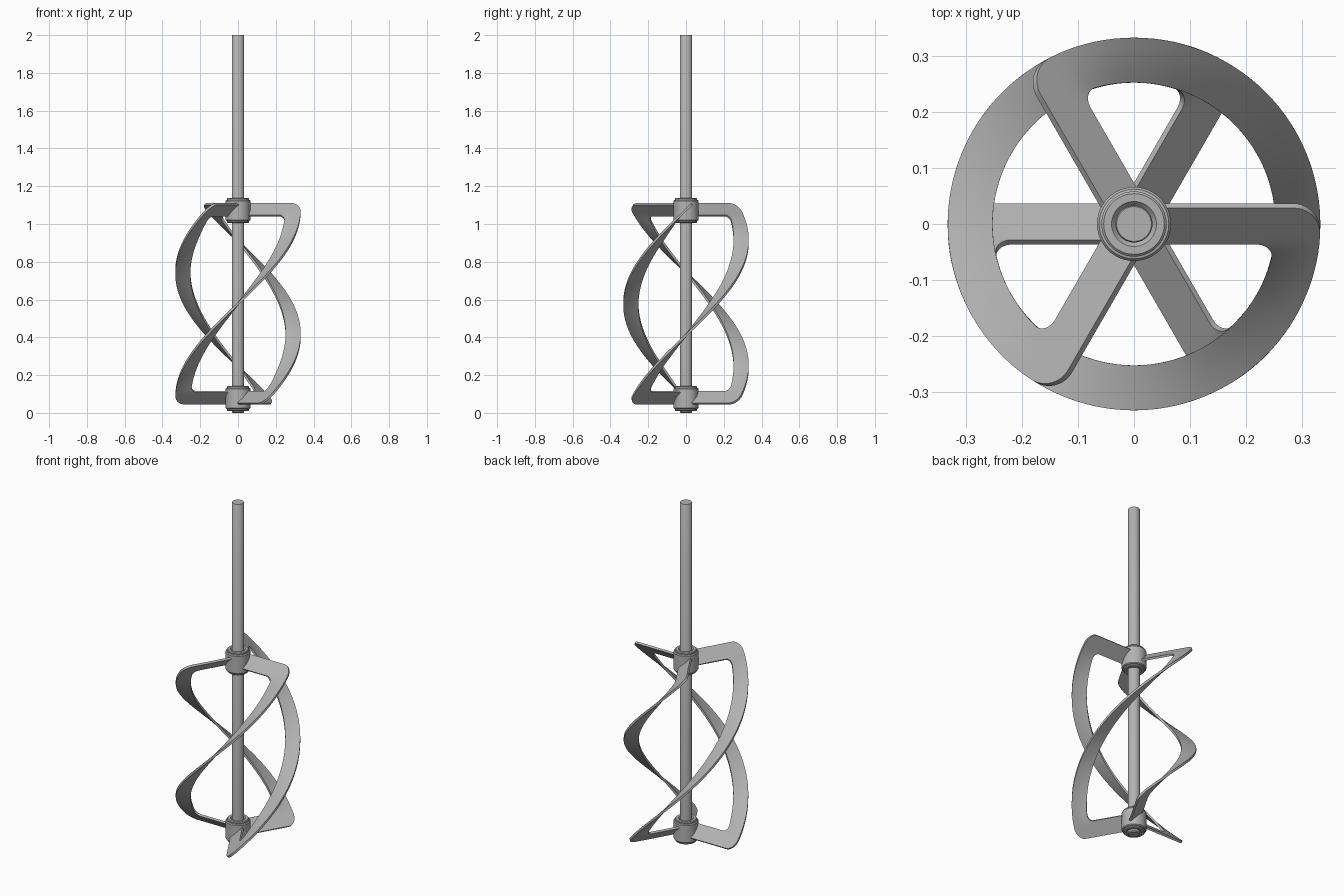
import bpy, bmesh
from math import pi, sin, cos, asin, radians

cube = bpy.data.objects.get("Cube")
if cube:
    bpy.data.objects.remove(cube, do_unlink=True)

steel = bpy.data.materials.new("grey steel")
steel.use_nodes = True
GREY = (0.45, 0.45, 0.45, 1)
steel.diffuse_color = GREY
steel.node_tree.nodes["Principled BSDF"].inputs["Base Color"].default_value = GREY

R_OUT, R_IN, R_ROOT = 0.332, 0.252, 0.045   # blade radii
Z_LOW, Z_HIGH, HALF = 0.08, 1.075, 0.031    # spoke centre heights, half height
RATE = pi / (Z_HIGH - Z_LOW)                # half a turn between the hubs
SLOPE = R_OUT * RATE


def finish(bm, name, angle=35):
    bmesh.ops.recalc_face_normals(bm, faces=bm.faces)
    mesh = bpy.data.meshes.new(name)
    bm.to_mesh(mesh)
    bm.free()
    mesh.materials.append(steel)
    ob = bpy.data.objects.new(name, mesh)
    bpy.context.collection.objects.link(ob)
    bpy.ops.object.select_all(action='DESELECT')
    bpy.context.view_layer.objects.active = ob
    ob.select_set(True)
    bpy.ops.object.shade_smooth_by_angle(angle=radians(angle))
    return ob


def turned(name, profile, sides=48):
    """Spin a (radius, height) profile round the z axis."""
    bm = bmesh.new()
    vs = [bm.verts.new((r, 0, z)) for r, z in profile]
    edges = [bm.edges.new(p) for p in zip(vs, vs[1:])]
    bmesh.ops.spin(bm, geom=vs + edges, axis=(0, 0, 1), cent=(0, 0, 0),
                   steps=sides, angle=2 * pi)
    bmesh.ops.remove_doubles(bm, verts=bm.verts, dist=1e-5)
    return finish(bm, name)


def c_path(radius, half, fillet):
    """Upper spoke edge, rounded corner, band, corner and lower spoke edge."""
    top, low = Z_HIGH + half, Z_LOW - half
    mid = (top + low) / 2
    pts = [(R_ROOT + (radius - fillet - R_ROOT) * i / 10, top) for i in range(10)]
    for i in range(11):
        a = pi / 2 * i / 10
        pts.append((radius - fillet + fillet * sin(a), top - fillet + fillet * cos(a)))
    pts += [(radius, top - fillet + (mid - top + fillet) * i / 30) for i in range(1, 31)]
    return pts + [(r, 2 * mid - z) for r, z in pts[-2::-1]]


def twist(r, z, start):
    """Flat tilted spokes at both ends, blending into a helical band."""
    centre = Z_HIGH if z > (Z_HIGH + Z_LOW) / 2 else Z_LOW
    dz = z - centre
    t = max(-HALF, min(HALF, dz)) * SLOPE
    fade = min(1, max(0, (abs(dz) - HALF) / 0.15))
    fade = 1 - fade * fade * (3 - 2 * fade)
    a = start - RATE * (Z_HIGH - z) + (asin(t / r) - t / R_OUT) * fade
    return r * cos(a), r * sin(a), z


def blade(name, start, across=5):
    bm = bmesh.new()
    rows = []
    for (r0, z0), (r1, z1) in zip(c_path(R_IN, -HALF, 0.032), c_path(R_OUT, HALF, 0.045)):
        rows.append([bm.verts.new(twist(r0 + (r1 - r0) * k / across,
                                        z0 + (z1 - z0) * k / across, start))
                     for k in range(across + 1)])
    for a, b in zip(rows, rows[1:]):
        for k in range(across):
            bm.faces.new((a[k], a[k + 1], b[k + 1], b[k]))
    ob = finish(bm, name)
    solid = ob.modifiers.new("plate thickness", 'SOLIDIFY')
    solid.thickness = 0.012
    solid.offset = 0
    # Thicken before the sharp edge step
    bpy.ops.object.modifier_apply(modifier=solid.name)
    bpy.ops.object.shade_smooth_by_angle(angle=radians(35))


# Shaft
turned("shaft", [(0, 0), (0.028, 0), (0.033, 0.005), (0.033, 1.997), (0.031, 2), (0, 2)])

# Hubs with a stepped collar at each end
for name, z in (("lower_hub", Z_LOW - 0.003), ("upper_hub", Z_HIGH - 0.003)):
    half = [(0.033, 0.058), (0.040, 0.066), (0.054, 0.066), (0.058, 0.062),
            (0.058, 0.056), (0.062, 0.055), (0.066, 0.050)]
    turned(name, [(r, z + h) for r, h in half] + [(r, z - h) for r, h in half[::-1]])

# Three twisted blades
for i, name in enumerate(("blade_a", "blade_b", "blade_c")):
    blade(name, i * 2 * pi / 3)
